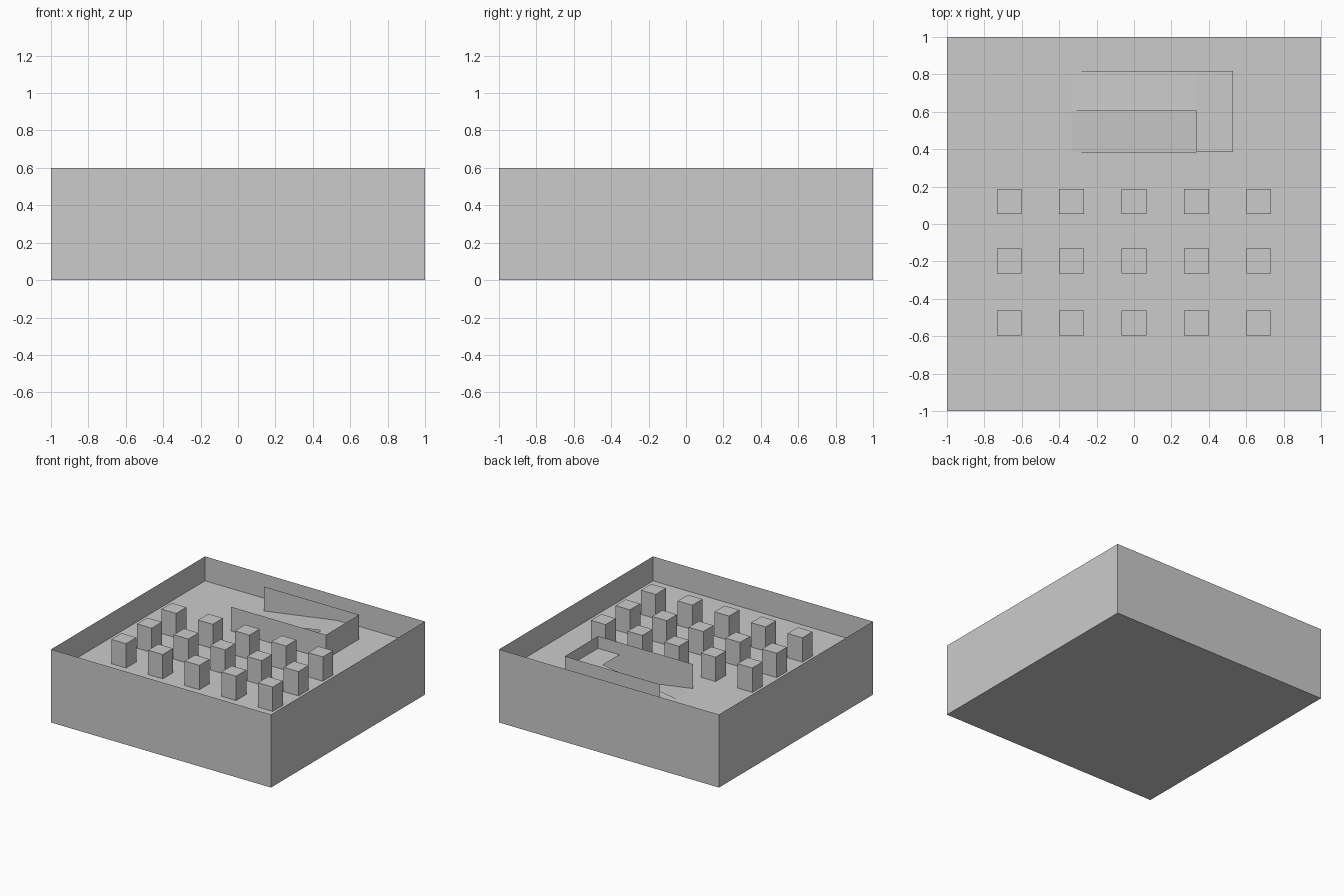
import bpy, bmesh
from mathutils import Matrix, Vector

if "Cube" in bpy.data.objects:
    bpy.data.objects.remove(bpy.data.objects["Cube"])

H = 0.2                              # storey height
STOREYS = 3
X0, X1, X2 = -0.335, 0.333, 0.53     # ramp foot, landing edge, shaft end
Y0, YM, Y1 = 0.385, 0.603, 0.817     # shaft front, middle, back


def finish(name, bm):
    mesh = bpy.data.meshes.new(name)
    bm.to_mesh(mesh)
    bm.free()
    obj = bpy.data.objects.new(name, mesh)
    bpy.context.collection.objects.link(obj)
    return obj


def sheets(name, quads):
    """Thin surfaces, one quad each."""
    bm = bmesh.new()
    for q in quads:
        bm.faces.new([bm.verts.new(p) for p in q])
    bmesh.ops.remove_doubles(bm, verts=bm.verts, dist=1e-5)
    return finish(name, bm)


def slope(xa, xb, ya, yb, za, zb):
    """Upward quad whose height runs from za at xa to zb at xb."""
    return [(xa, ya, za), (xb, ya, zb), (xb, yb, zb), (xa, yb, za)]


def wall(a, b, z0, z1):
    return [(*a, z0), (*b, z0), (*b, z1), (*a, z1)]


# Outer walls
c = [(-1, -1), (1, -1), (1, 1), (-1, 1)]
sheets("outer_walls", [wall(c[i], c[(i + 1) % 4], 0, H * STOREYS) for i in range(4)])

for k in range(STOREYS):
    z = k * H
    # Floor deck, with an opening for the ramp above ground level
    if k == 0:
        deck = [slope(-1, 1, -1, 1, z, z)]
    else:
        deck = [slope(-1, 1, -1, Y0, z, z), slope(-1, 1, Y1, 1, z, z),
                slope(-1, X0, Y0, Y1, z, z), slope(X2, 1, Y0, Y1, z, z)]
    sheets(f"floor_{k}", deck)

    # Columns
    bm = bmesh.new()
    for i in range(5):
        for y in (-0.53, -0.197, 0.12):
            loc = Vector(((i - 2) / 3, y, z + H / 2))
            bmesh.ops.create_cube(bm, size=1, matrix=Matrix.Translation(loc)
                                  @ Matrix.Diagonal((0.133, 0.133, H, 1)))
    finish(f"columns_{k}", bm)

    # Ramp shaft walls
    sheets(f"ramp_walls_{k}", [wall((X0, Y0), (X2, Y0), z, z + H),
                               wall((X2, Y0), (X2, Y1), z, z + H),
                               wall((X2, Y1), (X0, Y1), z, z + H)])

    # Switchback ramp: back flight, landing, front flight to the next floor
    m = z + H / 2
    ramp = [slope(X0, X1, YM, Y1, z, m), slope(X1, X2, Y0, Y1, m, m)]
    if k < STOREYS - 1:
        ramp.append(slope(X0, X1, Y0, YM, z + H, m))
    sheets(f"ramp_{k}", ramp)
